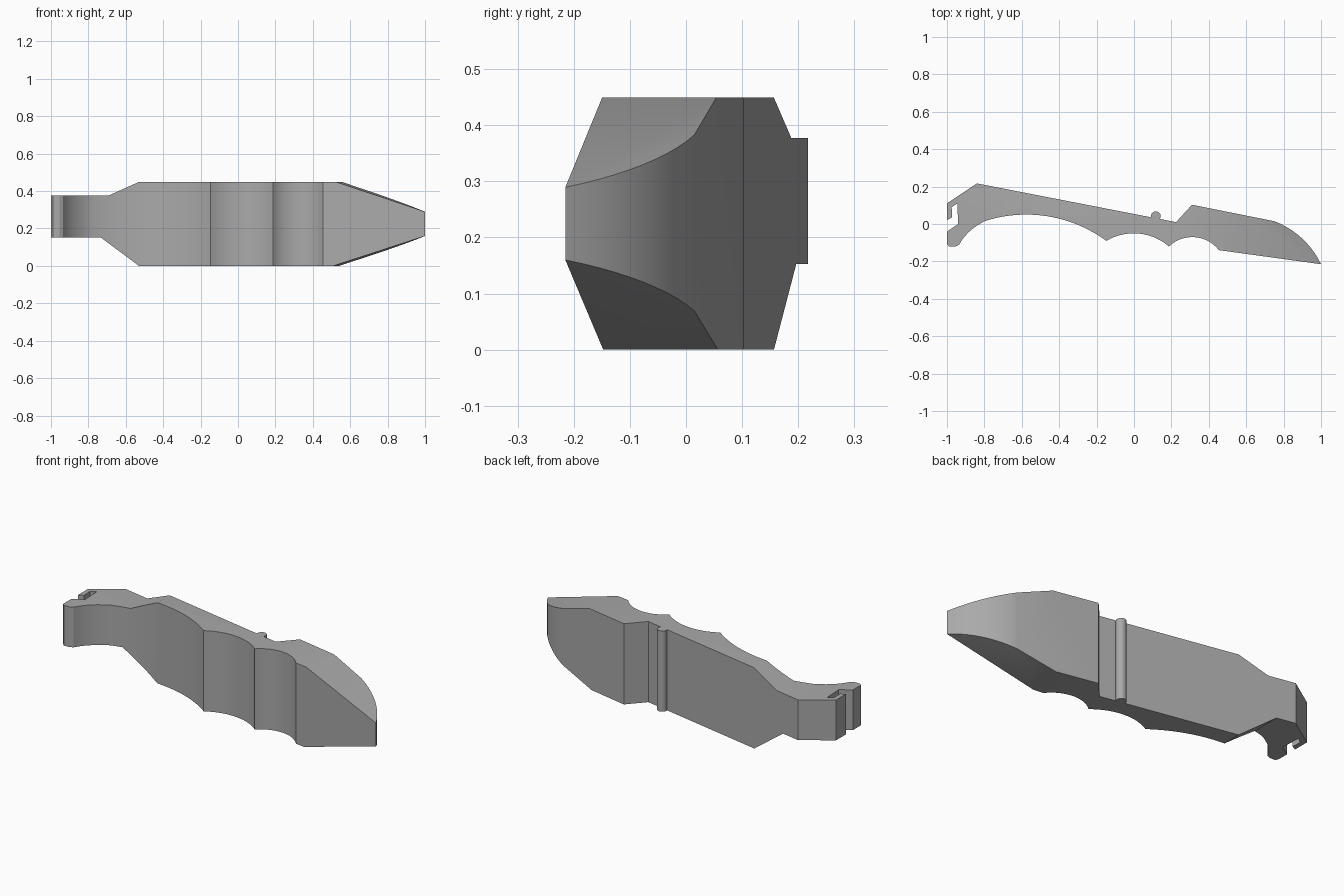
import bpy, bmesh, math
from mathutils import Vector
from mathutils.geometry import intersect_line_line_2d  # noqa: F401

cube = bpy.data.objects.get("Cube")
if cube:
    bpy.data.objects.remove(cube, do_unlink=True)

grey = bpy.data.materials.new("plain_grey")
grey.use_nodes = True
colour = (0.4, 0.4, 0.4, 1)
grey.diffuse_color = colour
grey.node_tree.nodes["Principled BSDF"].inputs["Base Color"].default_value = colour


def arc(a, m, b, n=14):
    """Points from a to b on the circle through a, m and b."""
    a, m, b = Vector(a), Vector(m), Vector(b)
    d = 2 * (a.x * (m.y - b.y) + m.x * (b.y - a.y) + b.x * (a.y - m.y))
    qa, qm, qb = a.length_squared, m.length_squared, b.length_squared
    c = Vector(((qa * (m.y - b.y) + qm * (b.y - a.y) + qb * (a.y - m.y)) / d,
                (qa * (b.x - m.x) + qm * (a.x - b.x) + qb * (m.x - a.x)) / d))
    ang = [math.atan2((p - c).y, (p - c).x) for p in (a, m, b)]
    full = (ang[2] - ang[0]) % math.tau
    if (ang[1] - ang[0]) % math.tau > full:
        full -= math.tau
    r = (a - c).length
    return [(c.x + r * math.cos(ang[0] + full * i / n),
             c.y + r * math.sin(ang[0] + full * i / n)) for i in range(n + 1)]


def prism(name, start, end):
    """Solid between two matching outlines."""
    bm = bmesh.new()
    lo = [bm.verts.new(p) for p in start]
    hi = [bm.verts.new(p) for p in end]
    bm.faces.new(lo)
    bm.faces.new(hi)
    for i in range(len(lo)):
        j = (i + 1) % len(lo)
        bm.faces.new((lo[i], lo[j], hi[j], hi[i]))
    bmesh.ops.recalc_face_normals(bm, faces=bm.faces)
    mesh = bpy.data.meshes.new(name)
    bm.to_mesh(mesh)
    bm.free()
    mesh.materials.append(grey)
    obj = bpy.data.objects.new(name, mesh)
    bpy.context.collection.objects.link(obj)
    return obj


# Plan outline: hooked end, straight back with round rib, notch, curved tip
plan = [(-1, .11), (-.84, .217)]
plan += arc((.091, .036), (.117, .068), (.138, .027), 12)
plan += [(.225, .01), (.31, .103)]
plan += arc((.75, .015), (.912, -.09), (1, -.215), 10)
# Scalloped front: two finger grooves and a long hollow
plan += [(.455, -.14)]
plan += arc((.45, -.135), (.31, -.07), (.187, -.12))[:-1]
plan += arc((.187, -.12), (0, -.05), (-.148, -.09))[:-1]
plan += arc((-.148, -.09), (-.6, .05), (-.80, .015), 20)
plan += arc((-.83, -.003), (-.89, -.05), (-.935, -.11), 6)
# Hooked end with its slot
plan += [(-.955, -.12), (-.988, -.12), (-1, -.108), (-1, -.04), (-.94, 0),
         (-.945, .11), (-.975, .09), (-.972, .035), (-1, .022)]
body = prism("handle_body", [(x, y, -.1) for x, y in plan],
             [(x, y, .6) for x, y in plan])

# Side silhouette; the tapered end leans with depth
side = [(-1.1, .153), (-.735, .153), (-.53, 0), (.532, 0), (1.192, .211),
        (1.1975, .235), (.5475, .449), (-.53, .449), (-.69, .377), (-1.1, .377)]


def slice_at(y):
    return [(x + (.15 * y if x > 0 else 0), y, z) for x, z in side]


cutter = prism("silhouette_cutter", slice_at(-.5), slice_at(.5))
cutter.hide_render = True

trim = body.modifiers.new("trim", 'BOOLEAN')
trim.operation = 'INTERSECT'
trim.solver = 'EXACT'
trim.object = cutter
bpy.ops.object.select_all(action='DESELECT')
body.select_set(True)
bpy.context.view_layer.objects.active = body
bpy.ops.object.modifier_apply(modifier="trim")
bpy.data.objects.remove(cutter, do_unlink=True)
bpy.ops.object.shade_smooth_by_angle(angle=math.radians(25))
